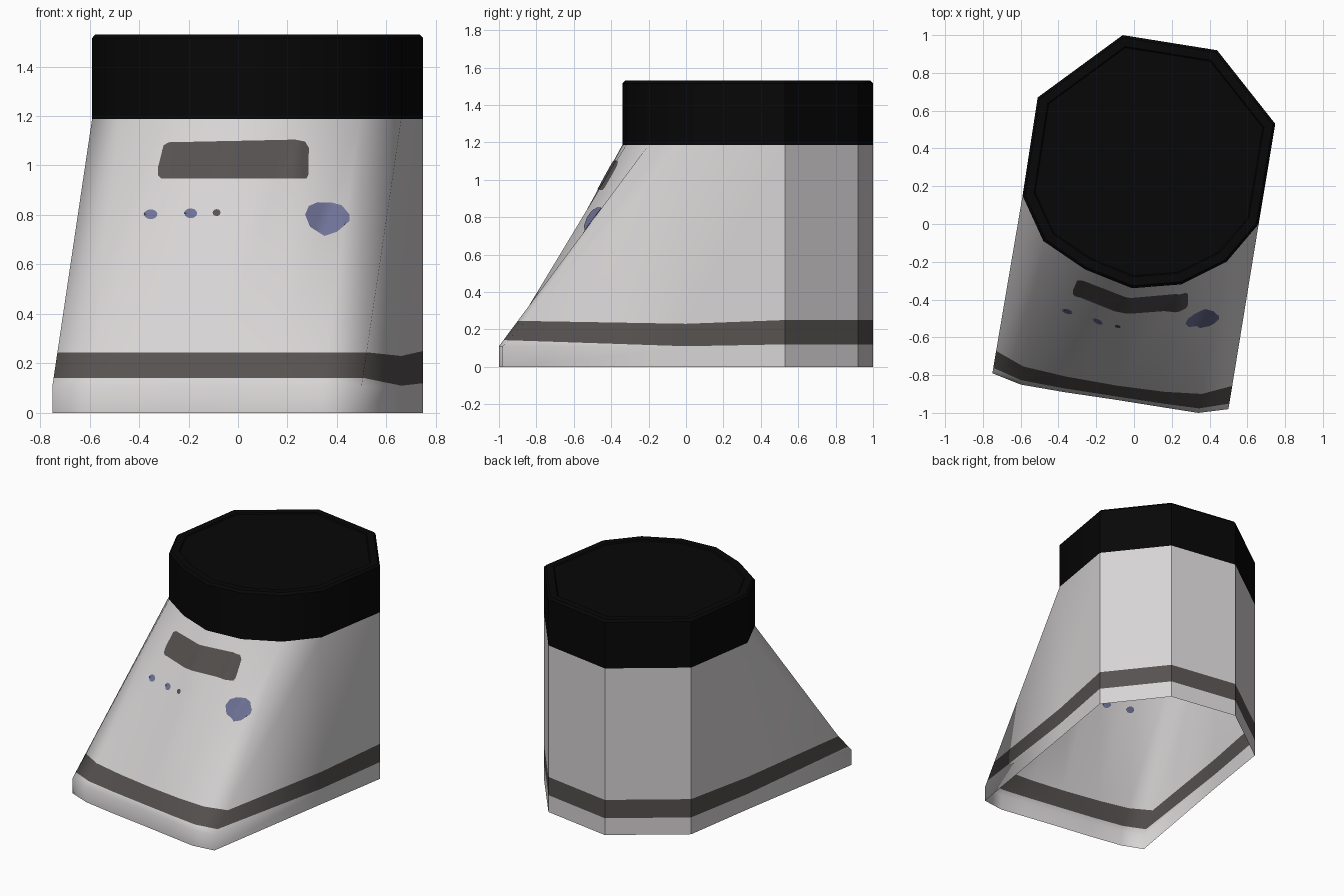
import bpy, bmesh, math
from mathutils import Vector
from mathutils.bvhtree import BVHTree

cube = bpy.data.objects.get("Cube")
if cube:
    bpy.data.objects.remove(cube, do_unlink=True)


def material(name, rgb, rough=0.6):
    m = bpy.data.materials.new(name)
    m.use_nodes = True
    m.diffuse_color = (*rgb, 1)
    shader = next(n for n in m.node_tree.nodes if n.type == "BSDF_PRINCIPLED")
    shader.inputs["Base Color"].default_value = (*rgb, 1)
    shader.inputs["Roughness"].default_value = rough
    return m


pale = material("pale grey", (0.68, 0.655, 0.66))
dark = material("dark grey", (0.092, 0.084, 0.081))
black = material("black", (0.002, 0.002, 0.002))
blue = material("muted blue", (0.16, 0.17, 0.31))


def finish(bm, name, mats, angle):
    mesh = bpy.data.meshes.new(name)
    bm.to_mesh(mesh)
    bm.free()
    ob = bpy.data.objects.new(name, mesh)
    bpy.context.collection.objects.link(ob)
    for m in mats:
        mesh.materials.append(m)
    bpy.ops.object.select_all(action="DESELECT")
    ob.select_set(True)
    bpy.context.view_layer.objects.active = ob
    bpy.ops.object.shade_smooth_by_angle(angle=math.radians(angle))
    return ob


# Outlines, anticlockwise from the front right corner
front_base = [(-.75, -.79), (-.6, -.85), (-.37, -.89), (-.1, -.93),
              (.15, -.97), (.34, -1), (.5, -.98)]
front_top = [(-.59, .15), (-.48, -.09), (-.26, -.24), (-.01, -.34),
             (.25, -.32), (.49, -.2), (.66, 0)]
back = [(.748, .53), (.44, .92), (-.06, 1), (-.51, .67)]
right_end, left_end = front_top[0], front_top[-1]
rim = front_top + back
base = front_base + [left_end] + back + [right_end]
top = front_top + [left_end] + back + [right_end]
fronts = len(front_base)
LIP, SEAM, TOP = 0.11, 1.187, 1.53

# Body: open shell lofted from the base to the collar, with a painted stripe
bm = bmesh.new()
columns = []
for i, (b, t) in enumerate(zip(base, top)):
    if i < fronts:
        low, high = .142, .245
    else:
        low, high = (.11, .23) if b in (left_end, right_end) else (.12, .25)
    column = []
    for z in (0, min(LIP, low - .01), low, high, SEAM):
        f = max(0, (z - LIP) / (SEAM - LIP))
        xy = Vector(b).lerp(Vector(t), f)
        column.append(bm.verts.new((xy.x, xy.y, z)))
    columns.append(column)
for i, left in enumerate(columns):
    right = columns[(i + 1) % len(columns)]
    for j in range(4):
        a, b, c, d = left[j], right[j], right[j + 1], left[j + 1]
        if i < fronts - 2:
            loops = [(a, b, c), (a, c, d)]
        elif i == fronts - 2:
            loops = [(a, b, d), (b, c, d)]
        else:
            loops = [(a, b, c, d)]
        for loop in loops:
            bm.faces.new(loop).material_index = int(j == 2)
bmesh.ops.remove_doubles(bm, verts=bm.verts[:], dist=0.0001)
surface = BVHTree.FromBMesh(bm)
body = finish(bm, "body_shell", [pale, dark], 35).data
# The front blends softly into the side walls; only the back corners stay sharp
for edge in body.edges:
    if all(body.vertices[v].co.y < 0.2 for v in edge.vertices):
        edge.use_edge_sharp = False

# Lid: straight wall, small bevel, rim and shallow sunken top
bm = bmesh.new()
centre = Vector((0.08, 0.33))
rings = []
for scale, z in ((1, SEAM), (1, TOP - .015), (.98, TOP), (.91, TOP), (.9, TOP - .008)):
    ring = []
    for p in rim:
        q = centre + (Vector(p) - centre) * scale
        ring.append(bm.verts.new((q.x, q.y, z)))
    rings.append(ring)
for lower, upper in zip(rings, rings[1:]):
    for i in range(len(rim)):
        k = (i + 1) % len(rim)
        bm.faces.new((lower[i], lower[k], upper[k], upper[i]))
bm.faces.new(rings[-1])
finish(bm, "lid", [black], 35)


# Thin painted sheets on both sides of the sloping front
def plate(name, outline, mat, step=0.02):
    bm = bmesh.new()
    bm.faces.new([bm.verts.new((x, 0, z)) for x, z in outline])
    for axis in (0, 2):
        values = [v.co[axis] for v in bm.verts]
        normal = Vector((axis == 0, 0, axis == 2))
        n = int((max(values) - min(values)) / step)
        for k in range(1, n + 1):
            bmesh.ops.bisect_plane(bm, geom=bm.verts[:] + bm.edges[:] + bm.faces[:],
                                   plane_co=normal * (min(values) + k * step),
                                   plane_no=normal)
    for v in bm.verts:
        hit = surface.ray_cast(Vector((v.co.x, -3, v.co.z)), Vector((0, 1, 0)))[0]
        if hit:
            v.co = hit
    bmesh.ops.triangulate(bm, faces=bm.faces[:])
    ob = finish(bm, name, [mat], 60)
    solid = ob.modifiers.new("thickness", "SOLIDIFY")
    solid.thickness = 0.007
    solid.offset = 0
    solid.use_rim = False


def oval(x, z, rx, rz, n=12):
    turn = 2 * math.pi / n
    return [(x + rx * math.cos(k * turn), z + rz * math.sin(k * turn)) for k in range(n)]


plate("front_panel", [(-.31, .945), (.275, .945), (.283, .96), (.285, 1.07), (.27, 1.095),
                      (.23, 1.103), (-.28, 1.092), (-.3, 1.08), (-.31, 1.04),
                      (-.323, .99), (-.323, .96)], dark)
plate("left_blue_spot", [(.35, .713), (.4, .73), (.43, .755), (.45, .775), (.45, .8),
                         (.42, .837), (.38, .848), (.32, .85), (.285, .835),
                         (.27, .8), (.29, .75)], blue)
plate("right_blue_dot", oval(-.352, .801, .027, .02), blue)
plate("middle_blue_dot", oval(-.19, .805, .026, .02), blue)
plate("small_grey_dot", oval(-.086, .808, .016, .014), dark)
